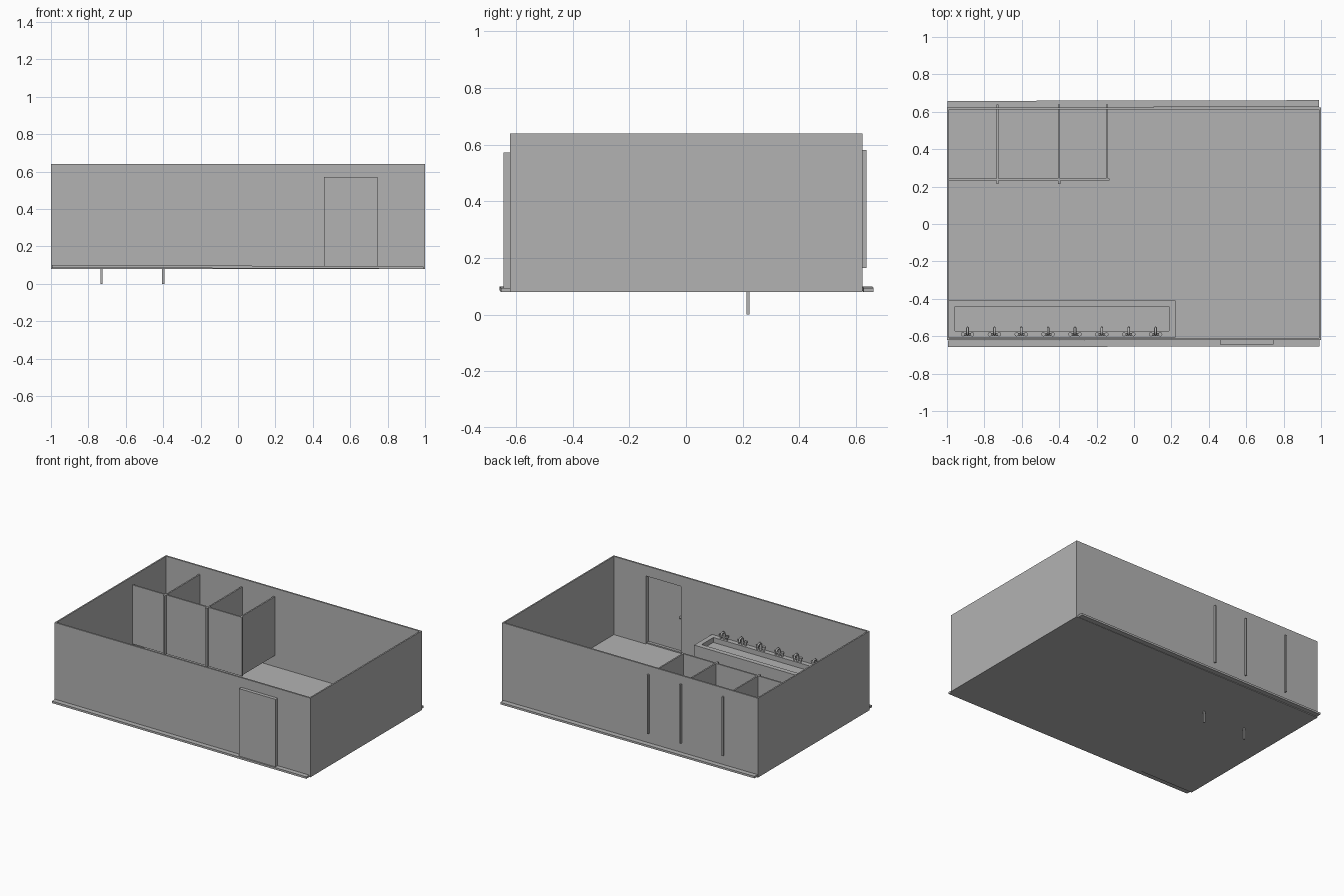
import bpy, bmesh
from math import pi
from mathutils import Matrix, Vector

cube = bpy.data.objects.get("Cube")
if cube:
    bpy.data.objects.remove(cube, do_unlink=True)

grey = bpy.data.materials.new("plain_grey")
grey.use_nodes = True
grey.diffuse_color = (0.45, 0.45, 0.45, 1)
grey.node_tree.nodes["Principled BSDF"].inputs["Base Color"].default_value = grey.diffuse_color


def finish(name, bm):
    mesh = bpy.data.meshes.new(name)
    bmesh.ops.recalc_face_normals(bm, faces=bm.faces)
    bm.to_mesh(mesh)
    bm.free()
    mesh.materials.append(grey)
    obj = bpy.data.objects.new(name, mesh)
    bpy.context.collection.objects.link(obj)
    return obj


def box_mesh(x, y, z):
    bm = bmesh.new()
    centre = Vector([sum(r) / 2 for r in (x, y, z)])
    size = [r[1] - r[0] for r in (x, y, z)]
    bmesh.ops.create_cube(bm, size=1, matrix=Matrix.Translation(centre) @ Matrix.Diagonal((*size, 1)))
    return bm


def box(name, x, y, z):
    return finish(name, box_mesh(x, y, z))


def tray(name, x, y, z, axis, rim, depth):
    """Box hollowed out from the face that looks along the given axis."""
    bm = box_mesh(x, y, z)
    axis = Vector(axis)
    face = max(bm.faces, key=lambda f: f.calc_center_median().dot(axis))
    bmesh.ops.inset_region(bm, faces=[face], thickness=rim, use_even_offset=True)
    inner = bmesh.ops.extrude_discrete_faces(bm, faces=[face])["faces"][0]
    bmesh.ops.translate(bm, verts=inner.verts, vec=-axis * depth)
    return finish(name, bm)


BASE, TOP = 0.08, 0.64
BACK, FRONT = 0.624, -0.621
WALL = 0.012

# Floor and outer walls
box("floor", (-0.995, 0.995), (FRONT, BACK), (BASE, 0.087))
box("back_wall", (-1, 1), (BACK - WALL, BACK), (BASE, TOP))
for name, x in (("right_wall", (-1, -0.99)), ("left_wall", (0.99, 1))):
    box(name, x, (FRONT + WALL, BACK - WALL), (BASE, TOP))

# Front wall with a doorway cut through its outline
outline = [(-1, BASE), (0.464, BASE), (0.464, 0.568), (0.741, 0.568),
           (0.741, BASE), (1, BASE), (1, TOP), (-1, TOP)]
bm = bmesh.new()
wall_face = bm.faces.new([bm.verts.new((x, FRONT, z)) for x, z in outline])
extruded = bmesh.ops.extrude_face_region(bm, geom=[wall_face])["geom"]
bmesh.ops.translate(bm, verts=[v for v in extruded if isinstance(v, bmesh.types.BMVert)],
                    vec=(0, WALL, 0))
finish("front_wall", bm)

# Door set outside the wall, open toward the room, with its knob inside
tray("door", (0.46, 0.745), (-0.645, FRONT), (0.087, 0.572), (0, 1, 0), 0.004, 0.019)
bm = bmesh.new()
bmesh.ops.create_uvsphere(bm, u_segments=12, v_segments=8, radius=0.01,
                          matrix=Matrix.Translation((0.482, -0.63, 0.335)))
finish("door_knob", bm)

# Slightly tilted skirting strips along both long sides
for name, y in (("front_skirting", (-0.656, FRONT)), ("back_skirting", (BACK, 0.66))):
    strip = box(name, (-0.995, 0.99), y, (-0.007, 0.007))
    strip.location.z = 0.09
    strip.rotation_euler = (0, 0.003, 0.002)

# Cubicles: raised front panels, partitions through the back wall, and posts
PANEL_Z = (0.165, 0.582)
dividers = (-0.73, -0.4, -0.145)
edges = (-0.99, -0.73, -0.4, -0.13)
for i in range(3):
    box(f"cubicle_panel_{i + 1}", edges[i:i + 2], (0.233, 0.244), PANEL_Z)
    x = dividers[i]
    box(f"cubicle_partition_{i + 1}", (x - 0.005, x + 0.005), (0.238, 0.638), PANEL_Z)
    if i < 2:
        box(f"cubicle_post_{i + 1}", (x - 0.006, x + 0.006), (0.214, 0.238), (0.165, 0.582))
        box(f"cubicle_leg_{i + 1}", (x - 0.006, x + 0.006), (0.214, 0.224), (0, 0.165))

# Long wash trough
RIM = 0.295
tray("wash_trough", (-0.99, 0.222), (-0.607, -0.408), (BASE, RIM), (0, 0, 1), 0.034, 0.035)


def tap(name, x):
    """Pillar, two cross handles and a bent spout."""
    bm = bmesh.new()
    y = -0.59

    def cylinder(dx, z, radius, depth, turn=Matrix.Identity(4)):
        bmesh.ops.create_cone(bm, cap_ends=True, segments=12, radius1=radius, radius2=radius, depth=depth,
                              matrix=Matrix.Translation((x + dx, y, z)) @ turn)

    cylinder(0, RIM + 0.02, 0.008, 0.04)
    cylinder(0, RIM + 0.015, 0.005, 0.05, Matrix.Rotation(pi / 2, 4, 'Y'))
    for side in (-1, 1):
        cylinder(side * 0.025, RIM + 0.012, 0.006, 0.024)
        cylinder(side * 0.025, RIM + 0.026, 0.011, 0.008)
    finish(name, bm)

    curve = bpy.data.curves.new(name + "_spout", 'CURVE')
    curve.dimensions = '3D'
    curve.bevel_depth = 0.007
    curve.bevel_resolution = 2
    curve.use_fill_caps = True
    path = [(0, 0.02), (0, 0.045), (0.008, 0.053), (0.024, 0.053), (0.033, 0.046), (0.035, 0.03)]
    spline = curve.splines.new('POLY')
    spline.points.add(len(path) - 1)
    for point, (dy, dz) in zip(spline.points, path):
        point.co = (x, y + dy, RIM + dz, 1)
    curve.materials.append(grey)
    bpy.context.collection.objects.link(bpy.data.objects.new(name + "_spout", curve))


# Row of eight taps
for i in range(8):
    tap(f"tap_{i + 1}", -0.89 + i * 0.1436)
